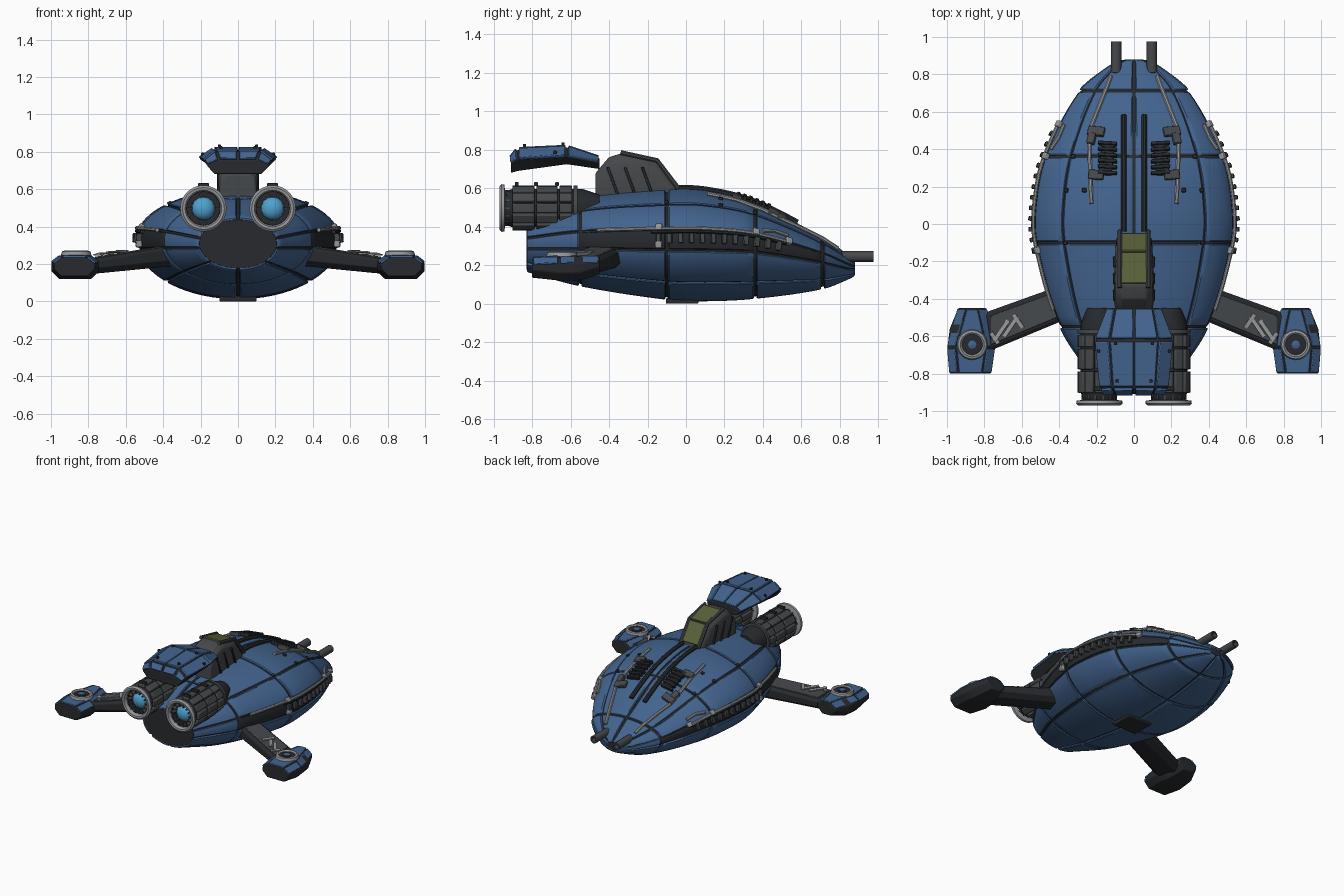
import bpy, bmesh, math
from mathutils import Vector as V, Matrix

if "Cube" in bpy.data.objects:
    bpy.data.objects.remove(bpy.data.objects["Cube"])

COL = dict(blue=(.055, .125, .27), dark=(.02, .023, .027), metal=(.06, .065, .07),
           light=(.3, .31, .32), olive=(.10, .12, .04), glow=(.08, .36, .62))
MATS = {}
for k, c in COL.items():
    MATS[k] = bpy.data.materials.new(k)
    MATS[k].diffuse_color = (*c, 1)


def mk(name, verts, faces, mat, mirror=True, recalc=True, bevel=0):
    me = bpy.data.meshes.new(name)
    me.from_pydata([tuple(v) for v in verts], [], faces)
    if recalc:
        bm = bmesh.new()
        bm.from_mesh(me)
        bmesh.ops.recalc_face_normals(bm, faces=bm.faces)
        bm.to_mesh(me)
        bm.free()
    me.shade_smooth()
    me.set_sharp_from_angle(angle=math.radians(35))
    me.materials.append(MATS[mat])
    ob = bpy.data.objects.new(name, me)
    bpy.context.collection.objects.link(ob)
    if bevel:
        b = ob.modifiers.new("bevel", 'BEVEL')
        b.width, b.segments = bevel, 2
    if mirror:
        m = ob.modifiers.new("mirror", 'MIRROR')
        m.use_clip = False
        m.use_mirror_merge = False
    return ob


def loft(name, rings, mat, closed=False, **kw):
    n, R = len(rings[0]), len(rings)
    vs = [p for r in rings for p in r]
    fs = [(i*n+j, i*n+(j+1) % n, (i+1) % R*n+(j+1) % n, (i+1) % R*n+j)
          for i in range(R if closed else R-1) for j in range(n)]
    if not closed:
        fs += [tuple(range(n)), tuple(range((R-1)*n, R*n))]
    return mk(name, vs, fs, mat, **kw)


def tube(name, pts, r, mat, n=8):
    rings = []
    for i, p in enumerate(pts):
        d = (pts[min(i+1, len(pts)-1)] - pts[max(i-1, 0)]).normalized()
        a = d.cross(V((0, 0, 1))).normalized()
        b = a.cross(d)
        rings.append([p + r*(a*math.cos(t*math.tau/n+.4) + b*math.sin(t*math.tau/n+.4)) for t in range(n)])
    return loft(name, rings, mat)


def lathe(name, prof, c, axis, mat, n=28, closed=False):
    def ring(r, h):
        out = []
        for k in range(n):
            x, y = r*math.cos(k*math.tau/n), r*math.sin(k*math.tau/n)
            out.append(V(c) + (V((x, h, y)) if axis == 'Y' else V((x, y, h))))
        return out
    return loft(name, [ring(*p) for p in prof], mat, closed=closed)


def boxes(name, items, mat, bevel=0, mirror=True):
    bm = bmesh.new()
    for M, size in items:
        bmesh.ops.create_cube(bm, size=1, matrix=M @ Matrix.Diagonal((*size, 1)))
    vs = [v.co.copy() for v in bm.verts]
    fs = [tuple(v.index for v in f.verts) for f in (bm.verts.index_update() or bm.faces)]
    bm.free()
    return mk(name, vs, fs, mat, bevel=bevel, mirror=mirror)


def plates(name, grid, mat, gap=.006, th=.014, mirror=True):
    vs, fs = [], []
    for r0, r1 in zip(grid, grid[1:]):
        for j in range(len(r0)-1):
            q = [V(p) for p in (r0[j], r0[j+1], r1[j+1], r1[j])]
            c = sum(q, V())/4
            n = (q[2]-q[0]).cross(q[3]-q[1]).normalized()
            n = n if n.z > 0 else -n
            b = len(vs)
            q = [c + (p-c)*(1-gap*1.4/(p-c).length) for p in q]
            vs += [p - n*.005 for p in q] + [p + n*th for p in q]
            fs += [(b, b+1, b+2, b+3), (b+4, b+5, b+6, b+7)]
            fs += [(b+k, b+(k+1) % 4, b+4+(k+1) % 4, b+4+k) for k in range(4)]
    return mk(name, vs, fs, mat, bevel=.004, mirror=mirror)


# Hull stations: y, half width, top z, bottom z, widest z
H = [(-.83, .22, .45, .165, .31), (-.55, .40, .55, .09, .325), (-.1, .535, .595, .02, .33),
     (.1, .54, .59, .012, .33), (.36, .485, .525, .025, .315), (.71, .30, .345, .075, .24),
     (.85, .13, .25, .128, .19), (.88, .06, .225, .145, .185)]


def hull(y):
    i = max(k for k in range(len(H)-1) if H[k][0] <= y or k == 0)
    def tan(k, c):
        a, b = H[max(k-1, 0)], H[min(k+1, len(H)-1)]
        return (b[c]-a[c])/(b[0]-a[0])
    d = H[i+1][0]-H[i][0]
    t = (y-H[i][0])/d
    return [(2*t**3-3*t*t+1)*H[i][c] + (t**3-2*t*t+t)*d*tan(i, c) + (3*t*t-2*t**3)*H[i+1][c]
            + (t**3-t*t)*d*tan(i+1, c) for c in range(1, 5)]


def S(y, deg, off=0):
    w, zt, zb, zc = hull(y)
    a = math.radians(deg)
    h = zt-zc if math.sin(a) > 0 else zc-zb
    return V(((w+off)*math.cos(a), y, zc+(h+off)*math.sin(a)))


def deg_at(x, y):
    return math.degrees(math.acos(x/hull(y)[0]))


def T(x, y, off=0):
    return S(y, deg_at(x, y), off)


def frame(y, deg, off=0):
    # local axes: around hull, along hull, outward
    ty = (S(y+.01, deg)-S(y-.01, deg)).normalized()
    n = ty.cross(S(y, deg+1)-S(y, deg-1)).normalized()
    M = Matrix((n.cross(ty) * -1, ty, n)).transposed().to_4x4()
    M.translation = S(y, deg) + n*off
    return M


# Dark inner hull showing in the seams
ys = [-.83+1.71*i/48 for i in range(49)]
loft("hull_core", [[S(y, 7.5*k, -.013) for k in range(48)] for y in ys], "dark", mirror=False)

# Pillowed hull panels
YB, AB = [-.835, -.55, -.1, .36, .71, .885], [-90, -45, -10, 13, 45, 90]
for mat in ("blue", "dark"):
    vs, fs = [], []
    for a, (y0, y1) in enumerate(zip(YB, YB[1:])):
        for b, (t0, t1) in enumerate(zip(AB, AB[1:])):
            if (mat == "dark") != (b == 2 and 0 < a < 4):
                continue
            U = [(0, -.018), (0, -.005), (.006, 0)]
            N = 10
            us = [(y0+.007+e, o) for e, o in U]
            us += [(y0+.013+(y1-y0-.026)*k/N, 0) for k in range(1, N)]
            us += [(y1-.007-e, o) for e, o in U[::-1]]
            base = len(vs)
            for y, o in us:
                y = min(max(y, -.83), .88)
                g = math.degrees(.007/max(hull(y)[0]*.8, .1))
                ts = [(t0+g+e*140, p) for e, p in U]
                ts += [(t0+g+.84+(t1-t0-2*g-1.68)*k/N, 0) for k in range(1, N)]
                ts += [(t1-g-e*140, p) for e, p in U[::-1]]
                vs += [S(y, t, min(o, p) - (.008 if mat == "dark" else 0)) for t, p in ts]
            m = len(us)
            fs += [(base+i*m+j, base+(i+1)*m+j, base+(i+1)*m+j+1, base+i*m+j+1)
                   for i in range(m-1) for j in range(m-1)]
    mk("hull_panels_" + mat, vs, fs, mat, recalc=False)

# Side rails, vents and brackets
def lin(a, b, n): return [a+(b-a)*i/(n-1) for i in range(n)]
tube("side_rail", [S(y, 13, .008) for y in lin(-.46, .53, 20)], .011, "light")
tube("side_lower_trim", [S(y, 10, .002) for y in lin(-.18, .52, 14)], .012, "dark")
boxes("side_vents", [(frame(y, 2, .004), (.05, .024, .03)) for y in lin(-.14, .48, 12)], "metal", .004)
boxes("side_brackets", [(frame(y, d, .006), (.035, .035, .03)) for y, d in
                        ((-.14, 14), (-.14, -4), (.36, 15), (.53, 14))], "light", .005)

# Dorsal rails, pipes, grilles and clamps
tube("dorsal_rail", [T(.055, y, .006) for y in lin(-.04, .58, 14)], .016, "dark")
tube("dorsal_pipe", [T(x, y, .008) for x, y in ((.12, .79), (.15, .71), (.19, .61), (.23, .51),
                                                (.235, .40), (.23, .26), (.225, .11))], .012, "light")
tube("shoulder_pipe", [T(x, y, .006) for x, y in ((.37, .53), (.40, .46), (.44, .40))], .011, "light")
boxes("grille_base", [(frame(.345, deg_at(.145, .345), .005), (.07, .18, .02))], "dark", .004)
boxes("grille_ribs", [(frame(y, deg_at(.14, y), .014), (.1, .018, .03)) for y in lin(.27, .425, 6)], "dark", .004)
boxes("pipe_clamps", [(frame(y, deg_at(x, y), .012), s) for x, y, s in
                      ((.20, .49, (.09, .05, .03)), (.2, .26, (.08, .05, .03)),
                       (.225, .45, (.04, .06, .04)))], "metal", .005)
boxes("hull_studs", [(frame(y, d, .003), (.022, .022, .016)) for y, d in
                     ((.18, 47), (.18, 60), (-.1, 47), (.36, 48))], "dark", .004)

# Nose guns and belly hatch
lathe("nose_gun", [(.018, .80), (.028, .81), (.028, .975), (.018, .975), (.018, .93)], (.095, 0, .245), 'Y', "metal", 16)
boxes("belly_hatch", [(Matrix.Translation((0, -.02, .014)), (.2, .17, .028))], "dark", .006, mirror=False)

# Engines
E = (.185, 0, .497)
lathe("engine_body", [(.07, -.45), (.1, -.54), (.1, -.90), (.088, -.94), (.088, -.90), (.02, -.90)], E, 'Y', "dark")
plate_list = []
for y, L in ((-.845, .115), (-.722, .11), (-.625, .065)):
    for k in range(12):
        R = Matrix.Rotation(k*math.tau/12, 4, 'Y')
        plate_list.append((Matrix.Translation(E) @ R @ Matrix.Translation((.104, y, 0)), (.028, L, .05)))
boxes("engine_plates", plate_list, "metal", .006)
lathe("engine_nozzle_ring", [(.09, -.955), (.098, -.968), (.112, -.97), (.124, -.96), (.122, -.945), (.09, -.94)],
      E, 'Y', "light", closed=True)
lathe("engine_front_ring", [(.1, -.585), (.118, -.585), (.118, -.565), (.1, -.565)], E, 'Y', "metal", closed=True)
lathe("engine_glow", [(.062, -.90), (.058, -.92), (.045, -.935), (.025, -.945), (.004, -.948)], E, 'Y', "glow")
boxes("engine_spokes", [(Matrix.Translation(E) @ Matrix.Rotation(k*math.tau/14, 4, 'Y') @
                         Matrix.Translation((.077, -.925, 0)), (.035, .04, .008)) for k in range(14)], "metal")
boxes("engine_top_fins", [(Matrix.Translation((.185, y, .622)), (.06, .02, .02)) for y in (-.88, -.78, -.67)], "dark", .004)

# Cockpit pod
C = [(-.47, .09, .68), (-.40, .1, .762), (-.33, .1, .783), (-.15, .092, .737), (-.05, .085, .60)]
loft("cockpit_body", [[(w, y, .54), (w+.008, y, max(z-.1, .55)), (w, y, z-.035), (.065, y, z), (-.065, y, z),
                       (-w, y, z-.035), (-w-.008, y, max(z-.1, .55)), (-w, y, .54)] for y, w, z in C],
     "metal", mirror=False, bevel=.008)
plates("canopy_glass", [[(-.072, y, z), (.072, y, z)] for y, z in ((-.32, .781), (-.15, .738), (-.055, .607))],
       "olive", .003, .01, mirror=False)
tube("canopy_frame", [V(p) for p in ((.076, -.34, .786), (.076, -.15, .745), (.076, -.04, .60))], .013, "metal")
boxes("cockpit_ribs", [(Matrix.Translation((.1, y, .635)) @ Matrix.Rotation(.35, 4, 'X'), (.022, .014, .16))
                       for y in (-.38, -.29, -.2)], "dark", .003)

# Tail hood: y, edge width, crease width, top z, edge z, bottom z
D = [(-.91, .165, .10, .755, .725, .68), (-.875, .18, .115, .80, .75, .69),
     (-.62, .205, .13, .812, .762, .725), (-.45, .14, .10, .755, .73, .70)]
loft("hood_core", [[(w, y, ze), (c, y, zt), (-c, y, zt), (-w, y, ze), (-w*.75, y, zb), (w*.75, y, zb)]
                   for y, w, c, zt, ze, zb in D], "dark", mirror=False, bevel=.004)
plates("hood_panels", [[(-w, y, ze), (-c, y, zt), (0, y, zt), (c, y, zt), (w, y, ze)]
                       for y, w, c, zt, ze, zb in D], "blue", mirror=False)
boxes("hood_studs", [(Matrix.Translation((x, y, z)), (.016, .016, .02)) for x, y, z in
                     ((.09, -.84, .82), (.1, -.64, .828), (.19, -.68, .785))], "dark", .003)

# Wing arms
def arm(x, y0, y1, z0, z1):
    return [(x, y0, z0+.03), (x, y0, z1-.015), (x, y0+.02, z1), (x, y1-.02, z1), (x, y1, z1-.015),
            (x, y1, z0+.03), (x, y1-.04, z0), (x, y0+.04, z0)]
loft("wing_arm", [arm(.34, -.50, -.31, .19, .30), arm(.80, -.69, -.475, .145, .225)], "dark", bevel=.004)
plates("wing_arm_top", [[(.37, -.485, .294), (.37, -.345, .294)], [(.77, -.65, .23), (.77, -.49, .23)]],
       "metal", .004, .008)
boxes("wing_slashes", [(Matrix.Translation((x, y, .309-(x-.38)*.16)) @ Matrix.Rotation(a, 4, 'Z') @
                        Matrix.Rotation(.12, 4, 'Y'), (.022, L, .008)) for x, y, a, L in
                       ((.62, -.52, -.6, .09), (.66, -.55, .6, .13), (.71, -.57, .6, .13), (.745, -.61, -.6, .07))], "light")

# Wing pods: y, inner x, outer x, bottom z, top z
P = [(-.80, .765, .985, .135, .235), (-.66, .745, .997, .12, .24), (-.56, .76, .985, .12, .246),
     (-.45, .79, .94, .15, .243)]
loft("wing_pod", [[(a, y, z0+.04), (a, y, z1-.035), (a+.045, y, z1), (b-.045, y, z1), (b, y, z1-.035),
                   (b, y, z0+.04), (b-.04, y, z0), (a+.04, y, z0)] for y, a, b, z0, z1 in P], "dark", bevel=.005)
plates("wing_pod_panels", [[(a, y, z1-.035), (a+.045, y, z1), (b-.045, y, z1), (b, y, z1-.035)]
                           for y, a, b, z0, z1 in (P[0], P[1], P[3])], "blue", .005, .01)
F = (.865, -.645, .245)
lathe("pod_ring", [(.055, 0), (.055, .018), (.064, .026), (.076, .022), (.082, .0)], F, 'Z', "light", closed=True)
lathe("pod_thruster", [(.056, -.01), (.056, .014), (.035, .016), (.035, .019), (.02, .019)], F, 'Z', "dark", 20)
lathe("pod_lens", [(.022, .0), (.022, .021), (.004, .026)], F, 'Z', "blue", 16)

for m in bpy.data.materials:
    if m.users and not m.is_grease_pencil:
        m.use_nodes = True
        m.node_tree.nodes["Principled BSDF"].inputs["Base Color"].default_value = m.diffuse_color
